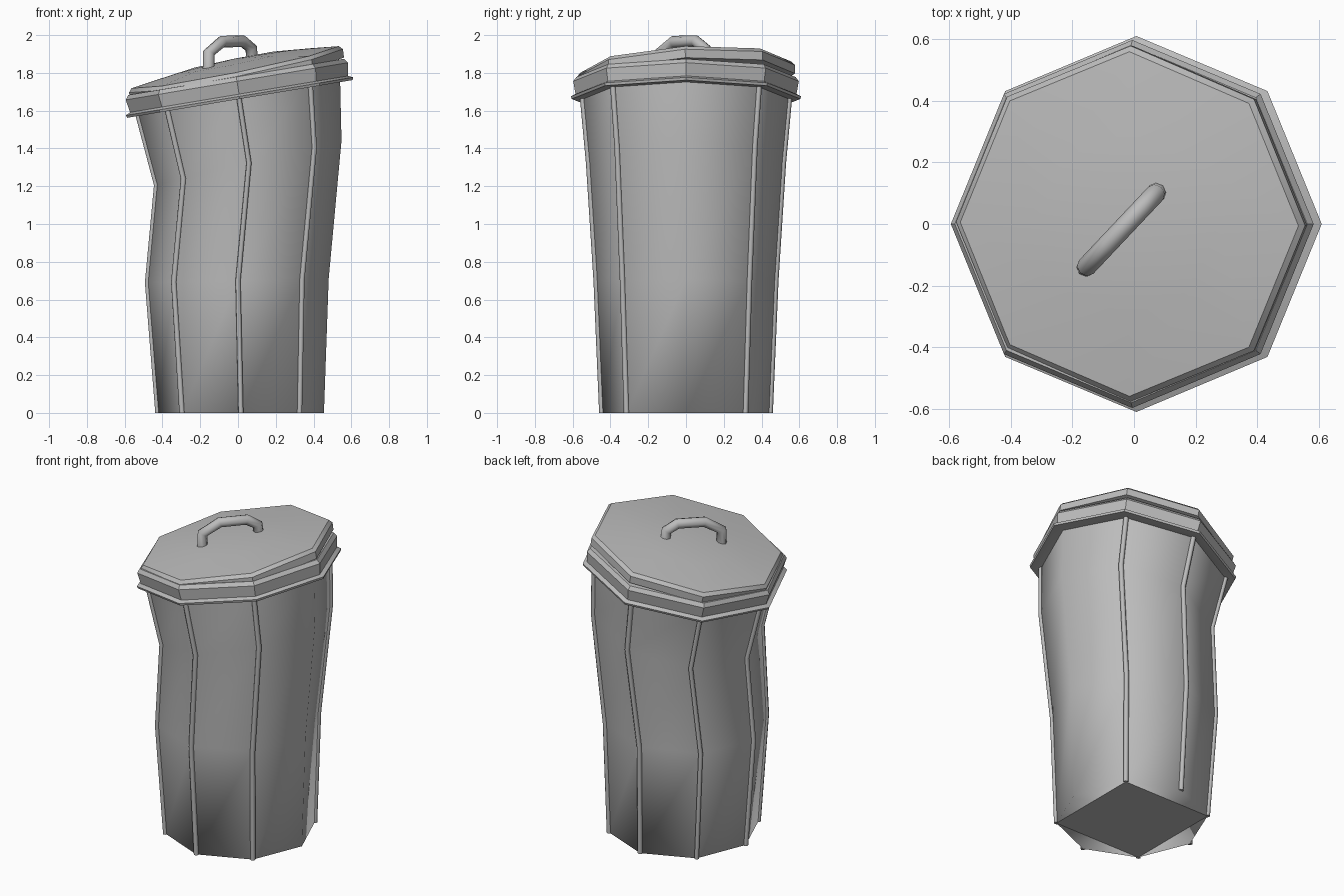
import bpy, bmesh, math
from mathutils import Matrix, Vector

cube = bpy.data.objects.get("Cube")
if cube:
    bpy.data.objects.remove(cube, do_unlink=True)

SIDES = 8
GREY = (0.5, 0.5, 0.5, 1)
metal = bpy.data.materials.new("grey metal")
metal.use_nodes = True
metal.diffuse_color = GREY
metal.node_tree.nodes["Principled BSDF"].inputs["Base Color"].default_value = GREY


def finish(bm, name, angle=None):
    """Turn a bmesh into a smooth-shaded object."""
    bmesh.ops.recalc_face_normals(bm, faces=bm.faces)
    mesh = bpy.data.meshes.new(name)
    bm.to_mesh(mesh)
    bm.free()
    mesh.materials.append(metal)
    mesh.shade_smooth()
    if angle:
        mesh.set_sharp_from_angle(angle=math.radians(angle))
    obj = bpy.data.objects.new(name, mesh)
    bpy.context.collection.objects.link(obj)
    return obj


def bridge(bm, rings):
    """Join successive vertex rings with quads."""
    for a, b in zip(rings, rings[1:]):
        for i in range(SIDES):
            j = (i + 1) % SIDES
            bm.faces.new((a[i], a[j], b[j], b[i]))


def lathe(name, profile, angle, closed=False, apex=None):
    """Octagonal turned part from (radius, height) points."""
    bm = bmesh.new()
    rings = []
    for r, h in profile:
        rings.append([bm.verts.new((r * math.cos(i * math.tau / SIDES),
                                    r * math.sin(i * math.tau / SIDES), h))
                      for i in range(SIDES)])
    bridge(bm, rings + rings[:1] if closed else rings)
    if apex is not None:
        tip = bm.verts.new((0, 0, apex))
        for i in range(SIDES):
            bm.faces.new((rings[-1][i], rings[-1][(i + 1) % SIDES], tip))
    return finish(bm, name, angle)


def tube(name, points, radius, resolution):
    """Round bar along a path."""
    curve = bpy.data.curves.new(name, "CURVE")
    curve.dimensions = "3D"
    curve.bevel_depth = radius
    curve.bevel_resolution = resolution
    curve.use_fill_caps = True
    spline = curve.splines.new("POLY")
    spline.points.add(len(points) - 1)
    for p, co in zip(spline.points, points):
        p.co = (*co, 1)
    curve.materials.append(metal)
    obj = bpy.data.objects.new(name, curve)
    bpy.context.collection.objects.link(obj)
    return obj


# Battered body: height, slope along x, centre x, radius in x, radius in y
LEVELS = [
    (0.00, 0.00, 0.015, 0.44, 0.445),
    (0.70, 0.02, 0.00, 0.48, 0.475),
    (1.31, 0.24, 0.058, 0.49, 0.515),
    (1.70, 0.16, 0.00, 0.54, 0.55),
]


def corner(level, i):
    z, slope, cx, rx, ry = level
    a = i * math.tau / SIDES
    x = cx + rx * math.cos(a)
    return Vector((x, ry * math.sin(a), z + slope * x))


bm = bmesh.new()
rings = [[bm.verts.new(corner(lv, i)) for i in range(SIDES)] for lv in LEVELS]
bridge(bm, rings)

# Base: a square with four corner triangles
base = rings[0]
square = bm.faces.new([base[i] for i in range(1, SIDES, 2)])
for i in range(0, SIDES, 2):
    bm.faces.new((base[i - 1], base[i], base[i + 1]))
for edge in square.edges:
    edge.smooth = False
finish(bm, "bin_body")

# Raised ribs down every corner but the one on the +x side
for i in range(1, SIDES):
    path = [corner(lv, i) for lv in LEVELS]
    tube(f"corner_rib_{i}", path, 0.015, 1)

# Tilted rim around the mouth
rim = lathe("lid_rim", [(0.5, 0.02), (0.545, 0), (0.605, 0), (0.61, 0.014),
                        (0.585, 0.026), (0.597, 0.095), (0.58, 0.118),
                        (0.5, 0.12)], 35, closed=True)
rim.matrix_world = (Matrix.Translation((0.01, 0, 1.662))
                    @ Matrix.Rotation(math.radians(-9.5), 4, "Y"))

# Shallow domed lid, sitting crooked on the rim
lid = lathe("lid_dome", [(0.5, -0.07), (0.575, -0.065), (0.578, -0.02),
                         (0.56, 0), (0.3, 0.03)], 40, apex=0.045)
lid.matrix_world = (Matrix.Translation((-0.015, 0, 1.83))
                    @ Matrix.Rotation(math.radians(3), 4, "X")
                    @ Matrix.Rotation(math.radians(-11.5), 4, "Y"))

# Arched handle set diagonally across the lid
arch = [(-0.155, 1.81), (-0.155, 1.905), (-0.085, 1.965),
        (0.025, 1.968), (0.07, 1.93), (0.075, 1.86)]
tube("lid_handle", [(x, x * 1.06 + 0.025, z) for x, z in arch], 0.032, 2)
